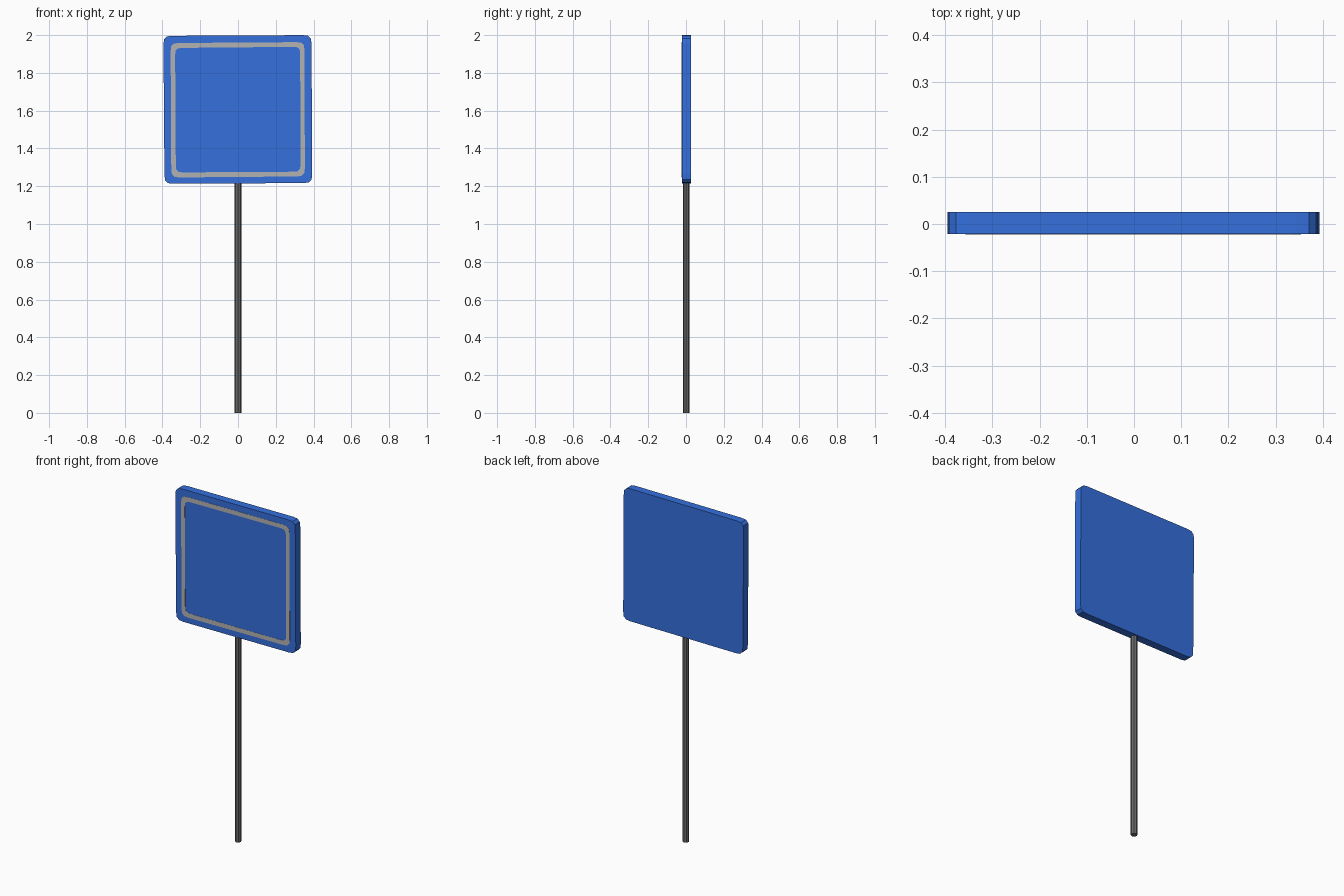
import bpy, bmesh
from mathutils import Vector

if "Cube" in bpy.data.objects:
    bpy.data.objects.remove(bpy.data.objects["Cube"])


def rounded(corners, r, seg=3):
    """Quad outline (x, z) with its corners rounded."""
    pts = []
    for i, c in enumerate(corners):
        c = Vector(c)
        a = c + (Vector(corners[i - 1]) - c).normalized() * r
        b = c + (Vector(corners[(i + 1) % 4]) - c).normalized() * r
        for k in range(seg + 1):
            t = k / seg
            w = 0.83 * 2 * t * (1 - t)          # pull a little short of the corner
            p = a * (1 - t) ** 2 + b * t ** 2 + c * 2 * t * (1 - t)
            pts.append(p + (c - (a + b) / 2) * (w * 0.2))
    return pts


def finish(name, bm, color=None):
    bmesh.ops.recalc_face_normals(bm, faces=bm.faces)
    me = bpy.data.meshes.new(name)
    bm.to_mesh(me)
    bm.free()
    ob = bpy.data.objects.new(name, me)
    bpy.context.collection.objects.link(ob)
    if color:
        mat = bpy.data.materials.new(name + "_paint")
        mat.diffuse_color = color
        mat.use_nodes = True
        mat.node_tree.nodes["Principled BSDF"].inputs["Base Color"].default_value = mat.diffuse_color
        me.materials.append(mat)
    return ob


def loop(bm, pts, y):
    return [bm.verts.new((p.x, y, p.y)) for p in pts]


def bridge(bm, a, b):
    for i in range(len(a)):
        j = (i + 1) % len(a)
        bm.faces.new((a[i], a[j], b[j], b[i]))


# Sign panel: slightly uneven rounded square plate
bm = bmesh.new()
outline = rounded([(-0.395, 1.996), (0.389, 2.0), (0.393, 1.217), (-0.389, 1.213)], 0.045)
front, back = loop(bm, outline, -0.0215), loop(bm, outline, 0.0255)
bridge(bm, front, back)
bm.faces.new(front)
bm.faces.new(back)
finish("sign_panel", bm, (0.035, 0.16, 0.72, 1))

# Border stripe: thin frame on the front of the panel
bm = bmesh.new()
outer = rounded([(-0.357, 1.958), (0.352, 1.963), (0.354, 1.252), (-0.353, 1.246)], 0.042)
inner = rounded([(-0.333, 1.932), (0.329, 1.938), (0.331, 1.277), (-0.329, 1.273)], 0.036)
rings = [loop(bm, outer, -0.0225), loop(bm, inner, -0.0225),
         loop(bm, inner, -0.021), loop(bm, outer, -0.021)]
for i in range(4):
    bridge(bm, rings[i], rings[(i + 1) % 4])
finish("border_stripe", bm, (0.45, 0.45, 0.45, 1))

# Pole
bpy.ops.mesh.primitive_cylinder_add(vertices=8, radius=0.018, depth=1.225,
                                    location=(0, 0.001, 0.6125))
pole = bpy.context.object
pole.name = "pole"
mat = bpy.data.materials.new("pole_metal")
mat.diffuse_color = (0.14, 0.14, 0.14, 1)
mat.use_nodes = True
mat.node_tree.nodes["Principled BSDF"].inputs["Base Color"].default_value = mat.diffuse_color
pole.data.materials.append(mat)
